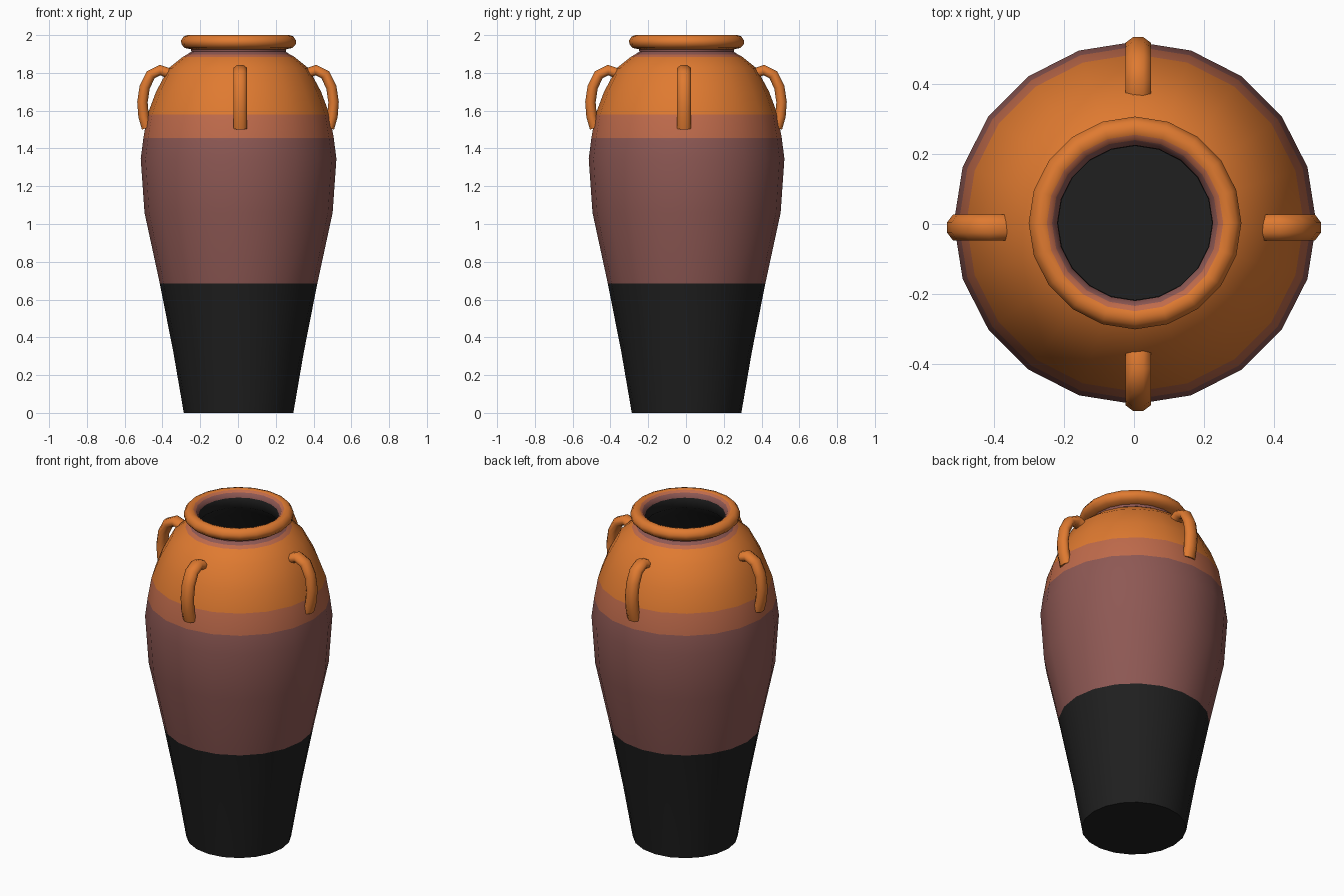
import bpy, bmesh, math
from mathutils import Vector

if "Cube" in bpy.data.objects:
    bpy.data.objects.remove(bpy.data.objects["Cube"])

def material(name, rgb):
    m = bpy.data.materials.new(name)
    m.diffuse_color = (*rgb, 1)
    m.use_nodes = True
    m.node_tree.nodes["Principled BSDF"].inputs["Base Color"].default_value = m.diffuse_color
    return m

ORANGE, COPPER, PURPLE, BLACK = range(4)
mats = [material("orange clay", (0.74, 0.195, 0.030)),
        material("copper clay", (0.52, 0.145, 0.070)),
        material("purple brown glaze", (0.27, 0.098, 0.088)),
        material("black glaze", (0.014, 0.014, 0.014))]

def finish(bm, name, angle):
    bmesh.ops.recalc_face_normals(bm, faces=bm.faces)
    me = bpy.data.meshes.new(name)
    bm.to_mesh(me)
    bm.free()
    for m in mats:
        me.materials.append(m)
    ob = bpy.data.objects.new(name, me)
    bpy.context.collection.objects.link(ob)
    bpy.ops.object.select_all(action='DESELECT')
    ob.select_set(True)
    bpy.context.view_layer.objects.active = ob
    bpy.ops.object.shade_smooth_by_angle(angle=math.radians(angle))
    return ob

def skin(bm, rings, colours):
    # bridge closed rings of equal length, one colour per band
    n = len(rings[0])
    for a, b, c in zip(rings, rings[1:], colours):
        for i in range(n):
            j = (i + 1) % n
            bm.faces.new((a[i], a[j], b[j], b[i])).material_index = c

# Jar: (radius, height, colour of the band above this ring), outside up, then inside down
profile = [(.29, 0, BLACK), (.345, .32, BLACK), (.417, .685, PURPLE),
           (.498, 1.06, PURPLE), (.518, 1.345, PURPLE), (.504, 1.455, COPPER),
           (.482, 1.58, ORANGE), (.437, 1.70, ORANGE), (.37, 1.825, ORANGE),
           (.295, 1.885, COPPER), (.272, 1.898, PURPLE), (.25, 1.912, PURPLE),
           (.252, 1.925, ORANGE),
           (.285, 1.932, ORANGE), (.303, 1.952, ORANGE), (.304, 1.972, ORANGE),
           (.290, 1.993, ORANGE), (.270, 2.0, ORANGE), (.252, 1.995, COPPER),
           (.237, 1.985, PURPLE), (.222, 1.96, BLACK),
           (.22, 1.90, BLACK), (.34, 1.80, BLACK), (.45, 1.57, BLACK),
           (.48, 1.345, BLACK), (.46, 1.06, BLACK), (.38, .685, BLACK), (.26, .05, BLACK)]
SIDES = 20
bm = bmesh.new()
rings = [[bm.verts.new((.003 + r * math.cos(i * math.tau / SIDES),
                        .003 + r * math.sin(i * math.tau / SIDES), z))
          for i in range(SIDES)] for r, z, _ in profile]
skin(bm, rings, [p[2] for p in profile])
for end in (rings[0], rings[-1]):
    bm.faces.new(end).material_index = BLACK
finish(bm, "jar", 60)

# Handles: oval section swept along an arch of (radius, height) points
path = [Vector(p) for p in [(.36, 1.795), (.412, 1.815), (.462, 1.79), (.494, 1.725),
                            (.506, 1.645), (.500, 1.57), (.482, 1.508)]]

def handle(name, angle, offset):
    bm = bmesh.new()
    out = Vector((math.cos(angle), math.sin(angle), 0))
    side = Vector((-out.y, out.x, 0))
    rings = []
    for i, p in enumerate(path):
        t = (path[min(i + 1, len(path) - 1)] - path[max(i - 1, 0)]).normalized()
        normal = out * -t.y + Vector((0, 0, t.x))
        centre = out * p.x + Vector((0, 0, p.y)) + offset
        rings.append([bm.verts.new(centre + side * .040 * math.cos(a) + normal * .030 * math.sin(a))
                      for a in (k * math.tau / 8 + math.pi / 8 for k in range(8))])
    skin(bm, rings, [ORANGE] * len(path))
    bm.faces.new(rings[0])
    bm.faces.new(rings[-1])
    finish(bm, name, 60)

for k, name in enumerate(("right", "back", "left", "front")):
    offset = Vector((0, -.01, 0)) if k % 2 == 0 else Vector((.012, 0, 0))
    handle(name + "_handle", k * math.pi / 2, offset)
